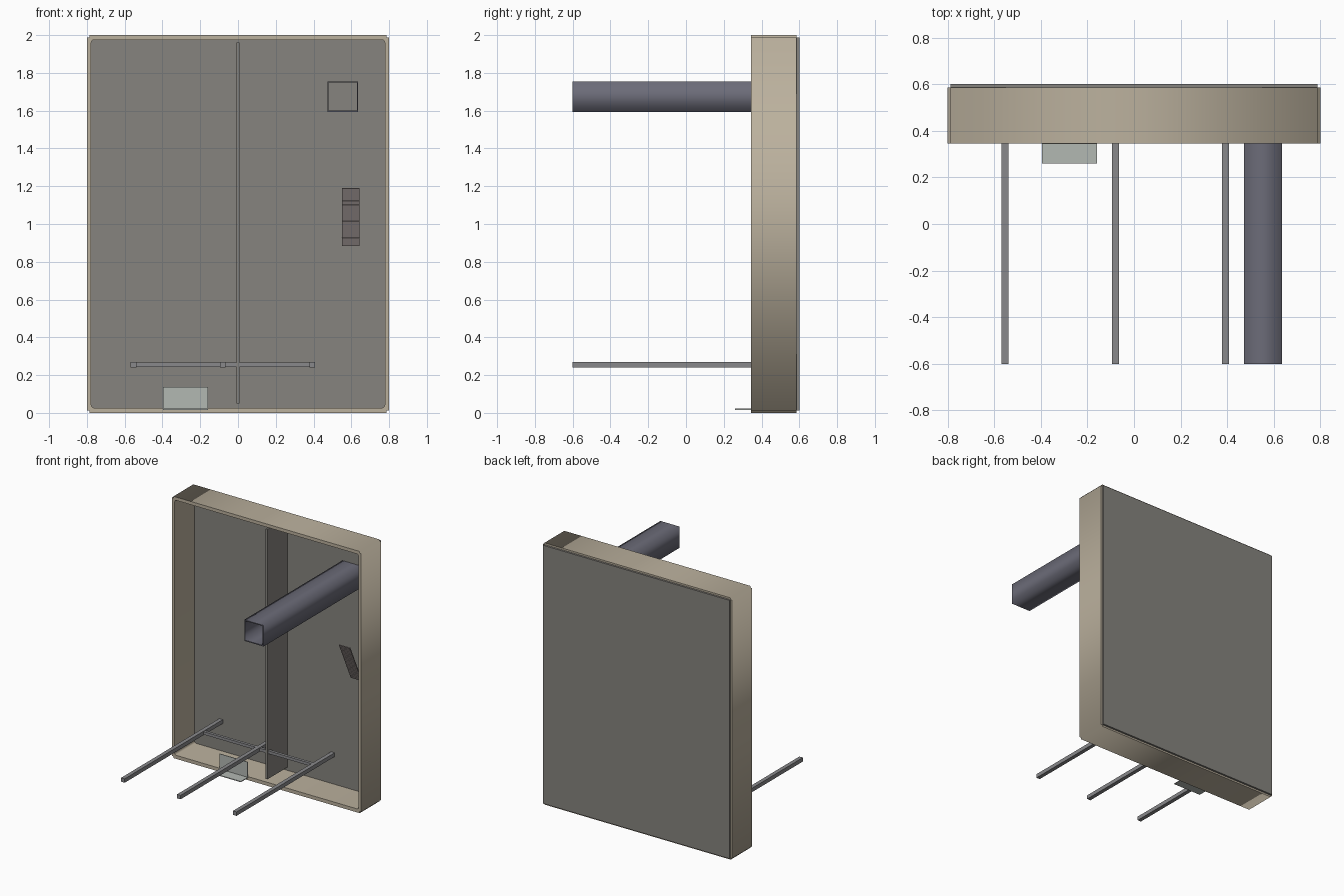
import bpy, math

if "Cube" in bpy.data.objects:
    bpy.data.objects.remove(bpy.data.objects["Cube"])


def material(name, rgb):
    m = bpy.data.materials.new(name)
    m.diffuse_color = (*rgb, 1)
    m.use_nodes = True
    m.node_tree.nodes["Principled BSDF"].inputs["Base Color"].default_value = m.diffuse_color
    return m


BEIGE = material("beige_paint", (0.50, 0.44, 0.34))
STEEL = material("panel_grey", (0.24, 0.23, 0.21))
BAR = material("bar_grey", (0.25, 0.25, 0.26))
DUCT = material("duct_slate", (0.15, 0.15, 0.19))
PLATE = material("pale_plate", (0.45, 0.48, 0.45))
SLAT = material("slat_brown", (0.30, 0.26, 0.25))


def box(name, x, y, z, mat, tilt=0):
    """Box from (min, max) ranges, optionally tilted about x."""
    bpy.ops.mesh.primitive_cube_add(
        size=1, location=[sum(r) / 2 for r in (x, y, z)], rotation=(tilt, 0, 0))
    ob = bpy.context.object
    ob.name = name
    ob.scale = [r[1] - r[0] for r in (x, y, z)]
    ob.data.materials.append(mat)
    bpy.ops.object.transform_apply(location=False, rotation=False, scale=True)
    return ob


def ring(name, outer, inner, y0, y1, mat):
    """Hollow profile in the x-z plane, extruded along y."""
    cu = bpy.data.curves.new(name, 'CURVE')
    cu.dimensions, cu.fill_mode = '2D', 'BOTH'
    cu.extrude = (y1 - y0) / 2
    for loop in (outer, inner):
        s = cu.splines.new('POLY')
        s.points.add(len(loop) - 1)
        for p, (x, z) in zip(s.points, loop):
            p.co = (x, z, 0, 1)
        s.use_cyclic_u = True
    ob = bpy.data.objects.new(name, cu)
    bpy.context.collection.objects.link(ob)
    ob.location = (0, (y0 + y1) / 2, 0)
    ob.rotation_euler = (math.pi / 2, 0, 0)
    bpy.ops.object.select_all(action='DESELECT')
    ob.select_set(True)
    bpy.context.view_layer.objects.active = ob
    bpy.ops.object.convert(target='MESH')
    bpy.context.object.data.materials.append(mat)


def rounded(x0, x1, z0, z1, r, n=4):
    pts = []
    for cx, cz, a0 in ((x1 - r, z1 - r, 0), (x0 + r, z1 - r, 90),
                       (x0 + r, z0 + r, 180), (x1 - r, z0 + r, 270)):
        for i in range(n + 1):
            a = math.radians(a0 + 90 * i / n)
            pts.append((cx + r * math.cos(a), cz + r * math.sin(a)))
    return pts


def rect(x0, x1, z0, z1):
    return [(x0, z0), (x1, z0), (x1, z1), (x0, z1)]


# Cabinet frame: notched outer corners, rounded opening
W, N = 0.8, 0.013
outer = []
for sx, sz in ((1, 1), (-1, 1), (-1, -1), (1, -1)):
    corner = [(sx * W, 1 + sz * (1 - N)), (sx * (W - N), 1 + sz * (1 - N)),
              (sx * (W - N), 1 + sz)]
    outer += corner if sx * sz > 0 else corner[::-1]
ring("cabinet_frame", outer, rounded(-0.777, 0.777, 0.027, 1.975, 0.014),
     0.345, 0.585, BEIGE)

# Back panel and centre divider
box("back_panel", (-0.787, 0.787), (0.585, 0.6), (0.013, 1.987), STEEL)
box("centre_divider", (-0.007, 0.007), (0.345, 0.585), (0.05, 1.96), STEEL)

# Three long support bars joined by a crossbar
for i, x in enumerate((-0.553, -0.08, 0.393)):
    box(f"support_bar_{i + 1}", (x - 0.015, x + 0.015), (-0.6, 0.585),
        (0.239, 0.269), BAR)
box("crossbar", (-0.553, 0.393), (0.352, 0.374), (0.244, 0.266), BAR)

# Square hollow duct
ring("duct", rect(0.473, 0.636, 1.594, 1.755), rect(0.480, 0.629, 1.601, 1.748),
     -0.6, 0.585, DUCT)

# L-shaped bracket at the bottom edge
box("bracket_upright", (-0.396, -0.158), (0.343, 0.348), (0.016, 0.138), PLATE)
box("bracket_shelf", (-0.396, -0.158), (0.26, 0.348), (0.016, 0.022), PLATE)

# Sloping stack of slats
COUNT = 14
y_top, y_bot, z_top, z_bot = 0.435, 0.578, 1.19, 0.885
pitch = math.hypot(y_bot - y_top, z_top - z_bot) / COUNT
tilt = math.atan2(y_bot - y_top, z_top - z_bot)
for i in range(COUNT):
    t = (i + 0.5) / COUNT
    y, z = y_bot + (y_top - y_bot) * t, z_bot + (z_top - z_bot) * t
    box(f"slat_{i + 1}", (0.55, 0.643), (y - 0.003, y + 0.003),
        (z - pitch * 0.48, z + pitch * 0.48), SLAT, tilt)
